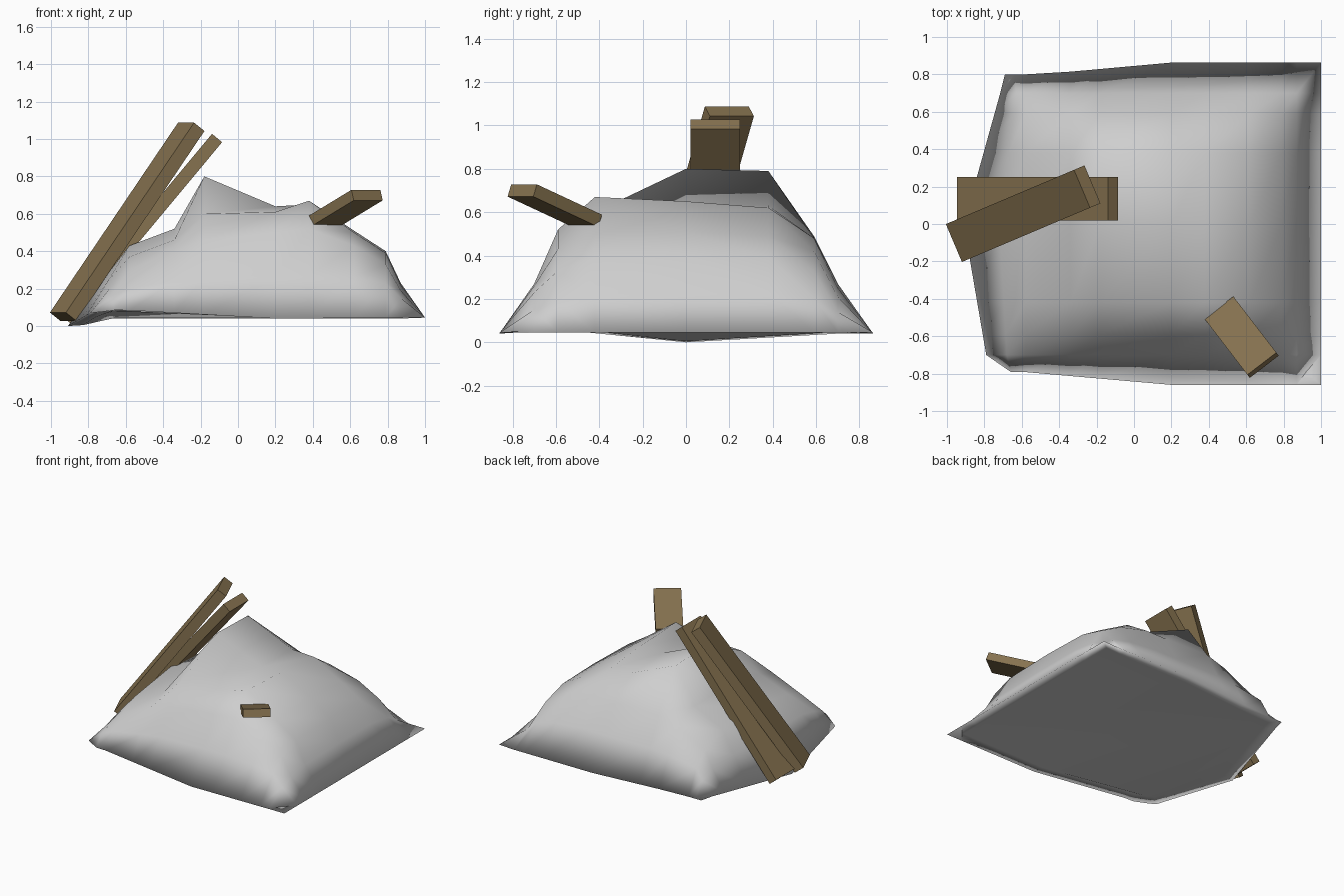
import bpy
from mathutils import Vector, Matrix

if "Cube" in bpy.data.objects:
    bpy.data.objects.remove(bpy.data.objects["Cube"])


def material(name, color):
    m = bpy.data.materials.new(name)
    m.diffuse_color = (*color, 1)
    m.use_nodes = True
    m.node_tree.nodes["Principled BSDF"].inputs["Base Color"].default_value = m.diffuse_color
    return m


grey = material("pale_grey", (0.62, 0.62, 0.62))
wood = material("old_wood", (0.24, 0.17, 0.08))


def make(name, verts, faces, mat):
    me = bpy.data.meshes.new(name)
    me.from_pydata(verts, [], faces)
    me.materials.append(mat)
    ob = bpy.data.objects.new(name, me)
    bpy.context.collection.objects.link(ob)
    return ob


def lerp(t, pts):
    """Piecewise-linear lookup through (key, value) pairs."""
    for (a, va), (b, vb) in zip(pts, pts[1:]):
        if t <= b:
            return va + (vb - va) * max(0, (t - a) / (b - a))
    return pts[-1][1]


# Mound: heights over a coarse grid, surrounded by an uneven rim
cols = [-.70, -.58, -.34, -.18, .20, .38, .62, .79, .87]
rows = [-.70, -.59, -.42, 0, .38, .59, .70]
heights = [
    [.16, .20, .24, .26, .27, .27, .26, .23, .15],
    [.20, .30, .40, .46, .50, .52, .43, .33, .19],
    [.24, .37, .46, .60, .61, .67, .50, .39, .22],
    [.25, .43, .52, .80, .64, .65, .51, .40, .23],
    [.23, .40, .52, .79, .63, .62, .49, .39, .23],
    [.19, .32, .44, .49, .48, .48, .42, .33, .20],
    [.14, .22, .26, .27, .27, .27, .25, .21, .14]]
left_x = [(-.7, -.79), (0, -.91), (.7, -.715)]
left_z = [(-.7, .07), (0, 0), (.7, .04)]
front_y = [(-.6, -.79), (.2, -.86)]
front_z = [(-.6, .085), (.2, .04), (1, .045)]
back_y = [(-.5, .80), (.2, .863)]
nx, ny = len(cols) + 2, len(rows) + 2


def mound_point(i, j):
    inner_x, inner_y = 0 < i < nx - 1, 0 < j < ny - 1
    if inner_x and inner_y:
        x = cols[i - 1]
        if i == 1:                       # left column follows the leaning rim
            x = lerp(rows[j - 1], [(-.7, -.68), (0, -.72), (.7, -.63)])
        return x, rows[j - 1], heights[j - 1][i - 1]
    if inner_y:
        y = rows[j - 1]
        return (lerp(y, left_x), y, lerp(y, left_z)) if i == 0 else (1, y, .045)
    if inner_x:
        x = cols[i - 1]
        if j == 0:
            return x if i > 1 else -.66, lerp(x, front_y), lerp(x, front_z)
        return x if i > 1 else -.64, lerp(x, back_y), .04
    if i == 0:
        return (-.74, -.735, .075) if j == 0 else (-.69, .80, .04)
    return (1, -.86, .045) if j == 0 else (1, .863, .045)


verts = [mound_point(i, j) for j in range(ny) for i in range(nx)]
faces = [(j * nx + i, j * nx + i + 1, (j + 1) * nx + i + 1, (j + 1) * nx + i)
         for j in range(ny - 1) for i in range(nx - 1)]

# Underside: inset ring and a closing face
rim = ([i for i in range(nx)]
       + [j * nx + nx - 1 for j in range(1, ny)]
       + [(ny - 1) * nx + i for i in range(nx - 2, -1, -1)]
       + [j * nx for j in range(ny - 2, 0, -1)])
base, n = len(verts), len(rim)
verts += [(verts[k][0] * .91, verts[k][1] * .91, verts[k][2] + .005) for k in rim]
for k in range(n):
    m = (k + 1) % n
    faces.append((rim[m], rim[k], base + k, base + m))
faces.append(tuple(base + k for k in reversed(range(n))))
mound = make("mound", verts, faces, grey)
for p in mound.data.polygons:
    p.use_smooth = True


# Planks: boxes laid along an axis, with their width kept horizontal
def plank(name, start, end, width, thickness):
    a, b = Vector(start), Vector(end)
    d = (b - a).normalized()
    side = d.cross(Vector((0, 0, 1))).normalized()
    up = side.cross(d)
    verts = [p + side * (s * width / 2) + up * (t * thickness / 2)
             for p in (a, b) for s, t in ((-1, -1), (1, -1), (1, 1), (-1, 1))]
    quads = [(0, 1, 2, 3), (7, 6, 5, 4), (0, 4, 5, 1),
             (1, 5, 6, 2), (2, 6, 7, 3), (3, 7, 4, 0)]
    return make(name, verts, quads, wood)


plank("straight_plank", (-.92, .135, .035), (-.112, .135, 1.005), .23, .07)
plank("leaning_plank", (-.935, -.09, .05), (-.25, .2, 1.065), .22, .075)
plank("short_plank", (.46, -.455, .56), (.69, -.755, .70), .195, .06)
